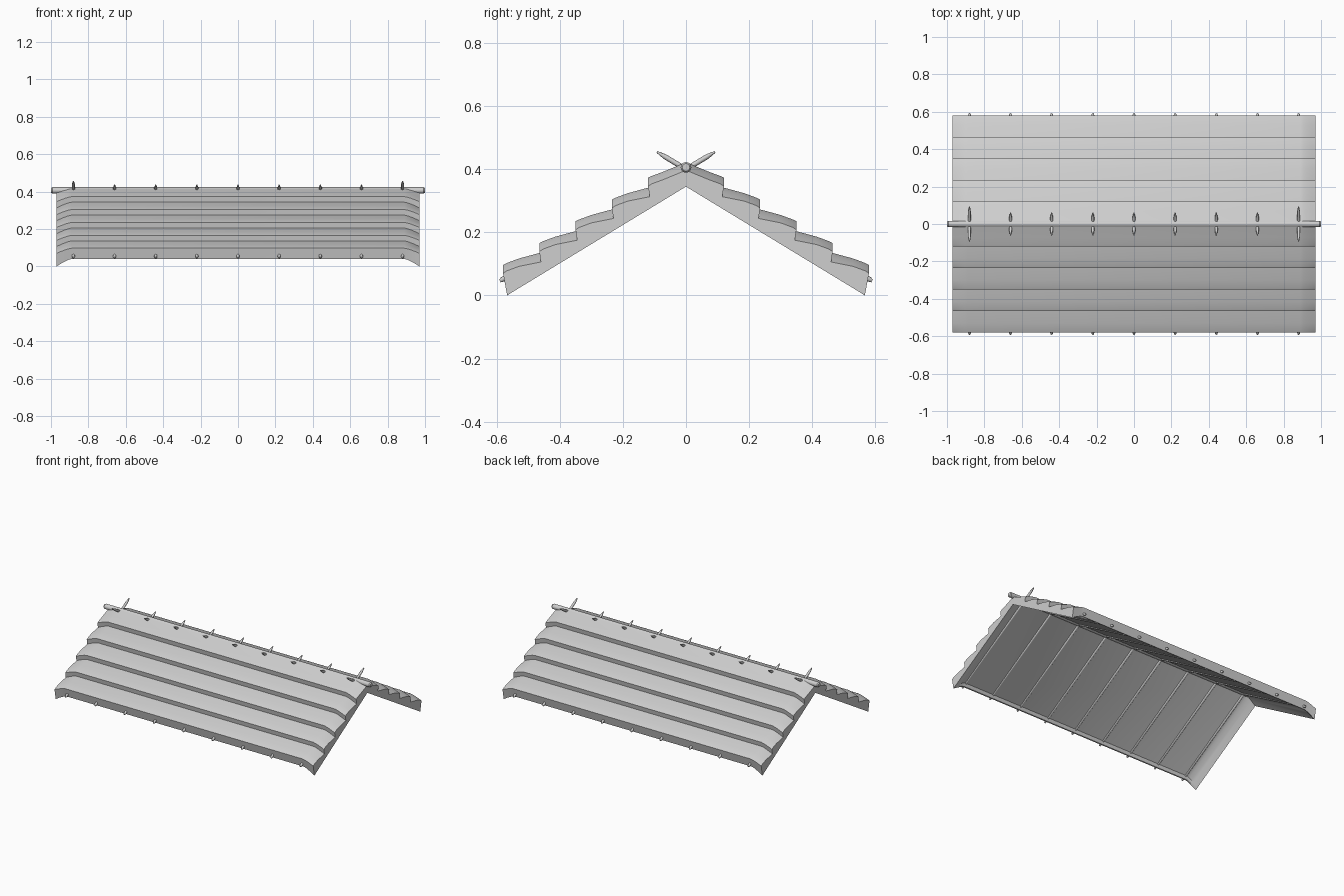
import bpy, bmesh, math
from mathutils import Vector

if "Cube" in bpy.data.objects:
    bpy.data.objects.remove(bpy.data.objects["Cube"], do_unlink=True)

grey = bpy.data.materials.new("light_grey")
grey.use_nodes = True
colour = (0.62, 0.62, 0.62, 1)
grey.diffuse_color = colour
grey.node_tree.nodes["Principled BSDF"].inputs["Base Color"].default_value = colour


def finish(name, bm, angle=35):
    bmesh.ops.recalc_face_normals(bm, faces=bm.faces)
    mesh = bpy.data.meshes.new(name)
    bm.to_mesh(mesh)
    bm.free()
    mesh.materials.append(grey)
    obj = bpy.data.objects.new(name, mesh)
    bpy.context.collection.objects.link(obj)
    bpy.ops.object.select_all(action="DESELECT")
    obj.select_set(True)
    bpy.context.view_layer.objects.active = obj
    bpy.ops.object.shade_smooth_by_angle(angle=math.radians(angle))
    return obj


def tube(bm, rings, sides):
    """Capped round bar through a straight run of (point, radius)."""
    axis = (rings[-1][0] - rings[0][0]).normalized()
    side = axis.orthogonal().normalized()
    other = axis.cross(side)
    loops = []
    for point, radius in rings:
        angles = [2 * math.pi * i / sides for i in range(sides)]
        loops.append([bm.verts.new(point + radius * (side * math.cos(a) + other * math.sin(a)))
                      for a in angles])
    for a, b in zip(loops, loops[1:]):
        for i in range(sides):
            j = (i + 1) % sides
            bm.faces.new((a[i], a[j], b[j], b[i]))
    bm.faces.new(loops[0])
    bm.faces.new(loops[-1])


# Half cross-section of the layered covering: (y, z, sag at the gable ends)
LAYERS, STEP, FALL = 5, 0.115, 0.069
outer = [(0, 0.422, 0.025)]
for k in range(LAYERS):
    y, z = 0.12 + STEP * k, 0.375 - FALL * k
    outer.append((y - 0.05, z + 0.018, 0.025))
    outer.append((y - 0.012, z + 0.004, 0.025))
    outer.append((y, z - 0.002, 0.027))
    if k < LAYERS - 1:
        outer.append((y - 0.005, z - 0.032, 0.03))
lip = [(0.567, 0.04, 0.04), (0.56, 0.042, 0.038)]
under = [(0.553, 0.064, 0.055), (0, 0.4, 0.055)]
half = outer + lip + under
section = half + [(-y, z, d) for y, z, d in reversed(half[1:-1])]

# Roof covering swept along x, drooping at both gable ends
END, BEND = 0.97, 0.89
right = [BEND + (END - BEND) * i / 5 for i in range(6)]
stations = [-x for x in reversed(right)] + right
bm = bmesh.new()
loops = []
for x in stations:
    droop = ((abs(x) - BEND) / (END - BEND)) ** 1.3
    loops.append([bm.verts.new((x, y, z - d * droop)) for y, z, d in section])
count = len(section)
for a, b in zip(loops, loops[1:]):
    for i in range(count):
        j = (i + 1) % count
        bm.faces.new((a[i], a[j], b[j], b[i]))
bm.faces.new(loops[0])
bm.faces.new(loops[-1])
finish("roof_covering", bm)

# Ridge pole with rounded ends
bm = bmesh.new()
pole = [(-1, 0.012), (-0.993, 0.017), (0.993, 0.017), (1, 0.012)]
tube(bm, [(Vector((x, 0, 0.406)), r) for x, r in pole], 16)
finish("ridge_pole", bm)


# Rafters: crossing pairs, the outermost pairs reach higher above the ridge
def rafter_point(x, y, side):
    return Vector((x, side * y, 0.4 - 0.6 * y))


for n in range(-4, 5):
    x = 0.22 * n
    tip = -0.092 if abs(n) == 4 else -0.06
    for side, label in ((-1, "front"), (1, "back")):
        bm = bmesh.new()
        run = [(0.59, 0.005), (0.582, 0.008), (tip + 0.025, 0.008), (tip, 0.003)]
        tube(bm, [(rafter_point(x, y, side), r) for y, r in run], 8)
        finish(f"{label}_rafter_{n + 5}", bm, 50)
